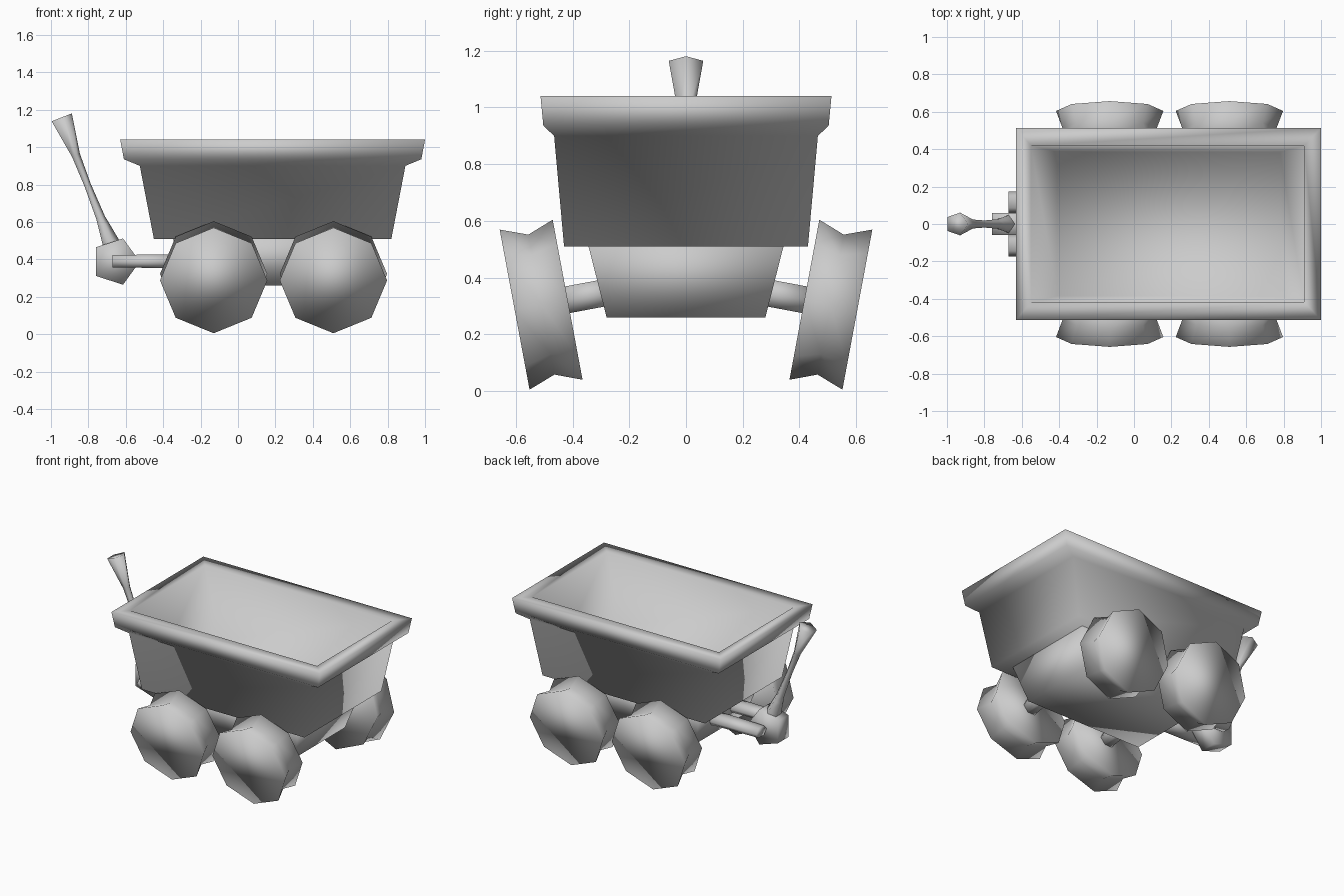
import bpy, bmesh, math
from mathutils import Vector

if "Cube" in bpy.data.objects:
    bpy.data.objects.remove(bpy.data.objects["Cube"])

grey = bpy.data.materials.new("plain grey")
grey.diffuse_color = (0.6, 0.6, 0.6, 1)
grey.use_nodes = True
grey.node_tree.nodes["Principled BSDF"].inputs["Base Color"].default_value = grey.diffuse_color


def loft(name, rings):
    """Skin a list of equal-length rings and cap both ends."""
    bm = bmesh.new()
    vr = [[bm.verts.new(p) for p in r] for r in rings]
    n = len(vr[0])
    for a, b in zip(vr, vr[1:]):
        for i in range(n):
            j = (i + 1) % n
            bm.faces.new((a[i], a[j], b[j], b[i]))
    bm.faces.new(vr[0])
    bm.faces.new(vr[-1])
    bmesh.ops.recalc_face_normals(bm, faces=bm.faces)
    me = bpy.data.meshes.new(name)
    bm.to_mesh(me)
    bm.free()
    me.materials.append(grey)
    for p in me.polygons:
        p.use_smooth = True
    ob = bpy.data.objects.new(name, me)
    bpy.context.collection.objects.link(ob)
    return ob


def rect(x0, x1, y, z):
    return [(x0, -y, z), (x1, -y, z), (x1, y, z), (x0, y, z)]


def tube(name, start, axis, u, profile, n, squash=1.0):
    """Turned part: profile holds (distance along axis, radius) pairs."""
    start, axis, u = Vector(start), Vector(axis).normalized(), Vector(u).normalized()
    v = axis.cross(u)
    rings = []
    for t, r in profile:
        rings.append([start + axis * t
                      + u * (r * math.cos(2 * math.pi * i / n))
                      + v * (r * squash * math.sin(2 * math.pi * i / n))
                      for i in range(n)])
    return loft(name, rings)


# Open tub with overhanging rim and hollow inside
loft("cart_tub", [
    rect(-0.45, 0.82, 0.43, 0.51),
    rect(-0.525, 0.895, 0.465, 0.90),
    rect(-0.61, 0.98, 0.503, 0.935),
    rect(-0.63, 1.0, 0.513, 1.04),
    rect(-0.55, 0.91, 0.418, 1.035),
    rect(-0.41, 0.78, 0.385, 0.56),
])

# Tapered chassis under the tub
loft("chassis", [rect(-0.27, 0.64, 0.28, 0.26), rect(-0.35, 0.72, 0.345, 0.515)])

# Cambered spool wheels and their axle stubs
for side, s in (("right", 1), ("left", -1)):
    for end, x in (("rear", -0.13), ("front", 0.51)):
        axis = (0, s * 0.1875, -0.035)
        inner = (x, s * 0.4175, 0.322)
        tube(f"wheel_{end}_{side}", inner, axis, (1, 0, 0),
             [(0, 0.287), (0.094, 0.251), (0.19, 0.287)], 8)
        tube(f"axle_{end}_{side}", inner, axis, (1, 0, 0),
             [(-0.18, 0.055), (0.01, 0.055)], 6)

# Two arms carrying the lever hub
for side, s in (("right", 1), ("left", -1)):
    tube(f"lever_arm_{side}", (-0.67, s * 0.115, 0.39), (1, 0, 0), (0, 1, 0),
         [(0, 0.058), (0.40, 0.066)], 6, 0.66)

# Five-sided lever hub
tube("lever_hub", (-0.655, -0.06, 0.388), (0, 1, 0), (1, 0, 0),
     [(0, 0.13), (0.12, 0.13)], 5)

# Lever with collar, thin rod and flared grip
tube("lever", (-0.685, 0, 0.49), (-0.263, 0, 0.667), (0.667, 0, 0.263),
     [(-0.05, 0.052), (0.0, 0.05), (0.10, 0.034), (0.14, 0.027),
      (0.33, 0.020), (0.50, 0.025), (0.717, 0.064)], 5)
